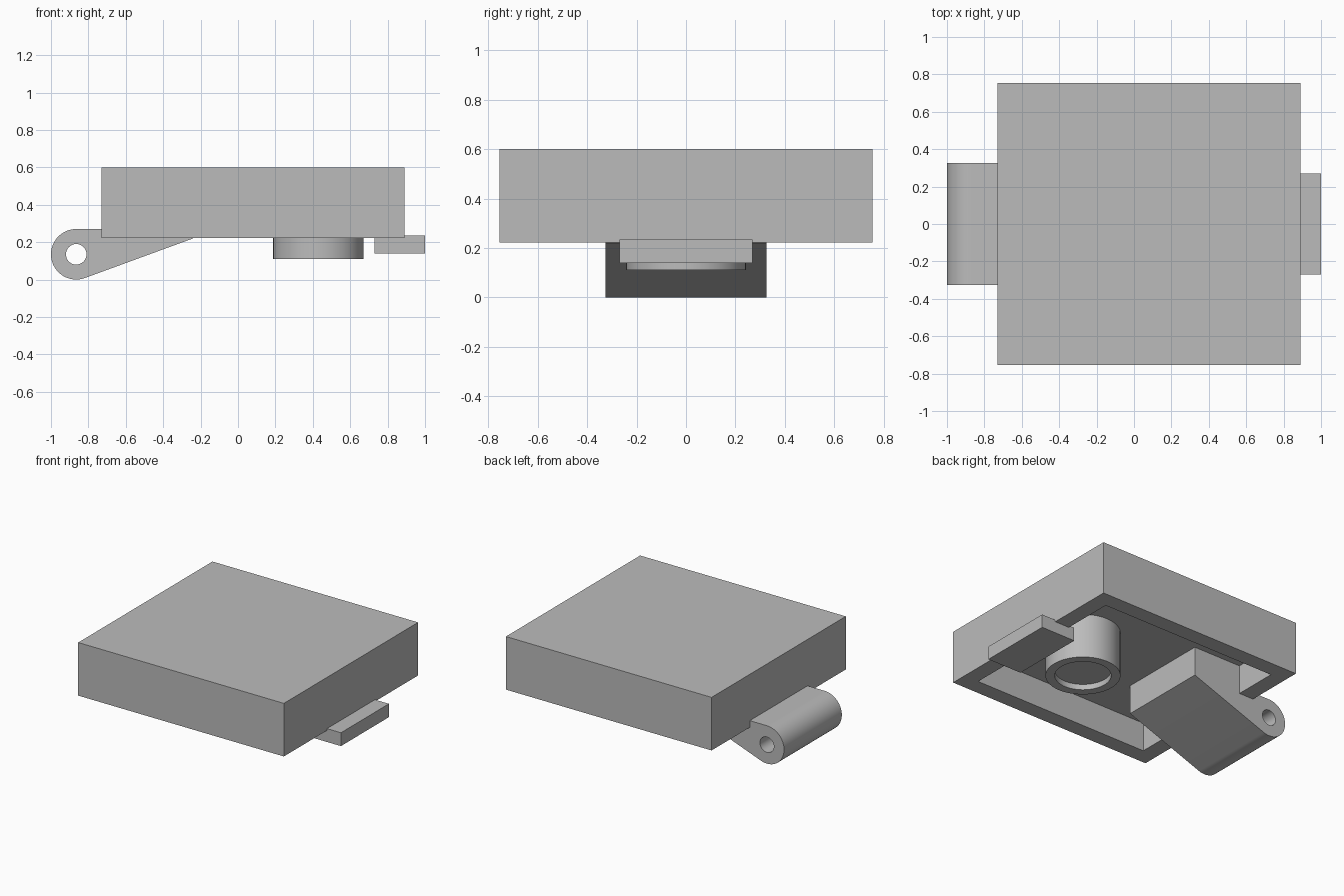
import bpy, bmesh, math
from mathutils import Matrix, Vector

old = bpy.data.objects.get("Cube")
if old:
    bpy.data.objects.remove(old, do_unlink=True)

GREY = (0.5, 0.5, 0.5, 1)
grey = bpy.data.materials.new("plain grey")
grey.use_nodes = True
grey.diffuse_color = GREY
grey.node_tree.nodes["Principled BSDF"].inputs["Base Color"].default_value = GREY


def finish(bm, name, smooth=False):
    """Turn a bmesh into a named, coloured object."""
    bmesh.ops.recalc_face_normals(bm, faces=bm.faces)
    mesh = bpy.data.meshes.new(name)
    bm.to_mesh(mesh)
    bm.free()
    mesh.materials.append(grey)
    obj = bpy.data.objects.new(name, mesh)
    bpy.context.collection.objects.link(obj)
    if smooth:
        bpy.ops.object.select_all(action='DESELECT')
        obj.select_set(True)
        bpy.context.view_layer.objects.active = obj
        bpy.ops.object.shade_smooth_by_angle(angle=math.radians(30))
    return obj


def box(low, high):
    low, high = Vector(low), Vector(high)
    bm = bmesh.new()
    place = Matrix.Translation((low + high) / 2) @ Matrix.Diagonal((high - low).to_4d())
    bmesh.ops.create_cube(bm, size=1, matrix=place)
    return bm


def recess_bottom(bm, rim, depth):
    """Sink a pocket into the lowest face, leaving a rim around it."""
    bm.normal_update()
    bottom = min(bm.faces, key=lambda f: f.calc_center_median().z)
    bmesh.ops.inset_region(bm, faces=[bottom], thickness=rim)
    floor = bmesh.ops.extrude_discrete_faces(bm, faces=[bottom])["faces"][0]
    bmesh.ops.translate(bm, verts=floor.verts, vec=(0, 0, depth))


def arc(cx, cz, r, start, end, steps):
    angles = [math.radians(start + (end - start) * i / steps) for i in range(steps + 1)]
    return [(cx + r * math.cos(a), cz + r * math.sin(a)) for a in angles]


# Hollow housing, open underneath
bm = box((-0.73, -0.755, 0.222), (0.89, 0.755, 0.6))
recess_bottom(bm, 0.162, 0.205)
finish(bm, "housing")

# Tab below the rim
finish(box((0.73, -0.27, 0.14), (1.0, 0.27, 0.235)), "latch_tab")

# Round post with a shallow socket in its end
bm = bmesh.new()
bmesh.ops.create_cone(bm, cap_ends=True, segments=64, radius1=0.242, radius2=0.242,
                      depth=0.35, matrix=Matrix.Translation((0.43, 0, 0.285)))
recess_bottom(bm, 0.06, 0.04)
finish(bm, "socket_post", smooth=True)

# Hinge arm: round nose with a pin hole, sloping up into the housing
CX, CZ, R, HALF = -0.865, 0.135, 0.135, 0.325
outline = arc(CX, CZ, R, 90, 290, 40)
outline += [(-0.24, 0.22), (-0.24, 0.5), (-0.65, 0.5), (-0.65, 0.27)]
hole = arc(CX, CZ, 0.055, 0, 360, 40)[:-1]
bm = bmesh.new()
edges = []
for loop in (outline, hole):
    verts = [bm.verts.new((x, -HALF, z)) for x, z in loop]
    edges += [bm.edges.new((verts[i - 1], verts[i])) for i in range(len(verts))]
bmesh.ops.triangle_fill(bm, use_beauty=True, edges=edges, normal=(0, -1, 0))
side = bmesh.ops.extrude_face_region(bm, geom=bm.faces[:], use_keep_orig=True)["geom"]
bmesh.ops.translate(bm, verts=[g for g in side if isinstance(g, bmesh.types.BMVert)],
                    vec=(0, 2 * HALF, 0))
finish(bm, "hinge_arm", smooth=True)
